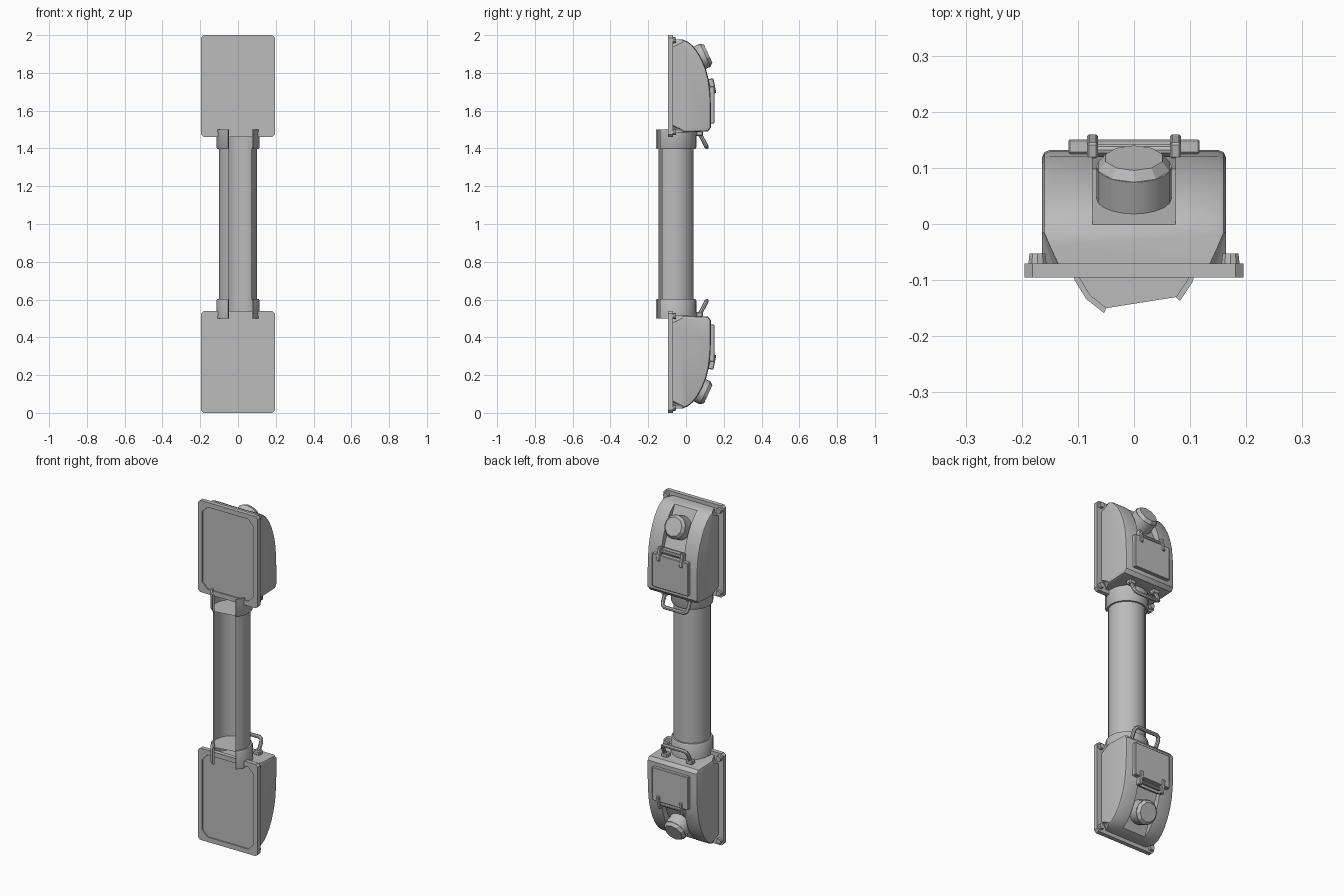
import bpy, bmesh, math
from mathutils import Matrix, Vector

cube = bpy.data.objects.get("Cube")
if cube:
    bpy.data.objects.remove(cube, do_unlink=True)

grey = bpy.data.materials.new("plain grey")
grey.use_nodes = True
colour = (0.5, 0.5, 0.5, 1)
grey.diffuse_color = colour
grey.node_tree.nodes["Principled BSDF"].inputs["Base Color"].default_value = colour


def finish(name, mesh_or_bm, smooth=True):
    """Make an object from a mesh or bmesh and shade it."""
    mesh = mesh_or_bm
    if isinstance(mesh_or_bm, bmesh.types.BMesh):
        mesh = bpy.data.meshes.new(name)
        bmesh.ops.recalc_face_normals(mesh_or_bm, faces=mesh_or_bm.faces)
        mesh_or_bm.to_mesh(mesh)
        mesh_or_bm.free()
    mesh.materials.clear()
    mesh.materials.append(grey)
    obj = bpy.data.objects.new(name, mesh)
    bpy.context.collection.objects.link(obj)
    if smooth:
        bpy.ops.object.select_all(action='DESELECT')
        obj.select_set(True)
        bpy.context.view_layer.objects.active = obj
        bpy.ops.object.shade_smooth_by_angle(angle=math.radians(32))
    return obj


def prism(points, axis, low, high):
    """Extrude a 2D outline along x ((y, z) points) or y ((x, z) points)."""
    bm = bmesh.new()
    place = (lambda p: (low, p[0], p[1])) if axis == 'x' else (lambda p: (p[0], low, p[1]))
    face = bm.faces.new([bm.verts.new(place(p)) for p in points])
    out = bmesh.ops.extrude_face_region(bm, geom=[face])
    moved = [v for v in out["geom"] if isinstance(v, bmesh.types.BMVert)]
    step = (high - low, 0, 0) if axis == 'x' else (0, high - low, 0)
    bmesh.ops.translate(bm, verts=moved, vec=step)
    bmesh.ops.recalc_face_normals(bm, faces=bm.faces)
    return bm


def box(centre, size, tilt=0, bevel=0):
    bm = bmesh.new()
    bmesh.ops.create_cube(bm, size=1)
    bmesh.ops.scale(bm, vec=size, verts=bm.verts)
    if bevel:
        bmesh.ops.bevel(bm, geom=bm.edges[:], offset=bevel, segments=1, affect='EDGES')
    bm.transform(Matrix.Translation(centre) @ Matrix.Rotation(tilt, 4, 'X'))
    return bm


def cone(centre, direction, r1, r2, depth, sides):
    """Cone or cylinder whose base sits at centre."""
    bm = bmesh.new()
    bmesh.ops.create_cone(bm, cap_ends=True, segments=sides, radius1=r1, radius2=r2, depth=depth)
    bmesh.ops.translate(bm, verts=bm.verts, vec=(0, 0, depth / 2))
    turn = Vector(direction).to_track_quat('Z', 'Y').to_matrix().to_4x4()
    bm.transform(Matrix.Translation(centre) @ turn)
    return bm


def cut(obj, cutters):
    """Subtract cutters from an object and drop the cutters."""
    for c in cutters:
        c.hide_render = True
        mod = obj.modifiers.new("cut", 'BOOLEAN')
        mod.operation, mod.solver, mod.object = 'DIFFERENCE', 'EXACT', c
    graph = bpy.context.evaluated_depsgraph_get()
    mesh = bpy.data.meshes.new_from_object(obj.evaluated_get(graph))
    name = obj.name
    for o in cutters + [obj]:
        bpy.data.objects.remove(o, do_unlink=True)
    return finish(name, mesh)


def chamfered(x, low, high, c):
    return [(-x + c, low), (x - c, low), (x, low + c), (x, high - c),
            (x - c, high), (-x + c, high), (-x, high - c), (-x, low + c)]


upper = []
screws = [(sx * 0.172, z) for sx in (-1, 1) for z in (1.487, 1.973)]

# Mounting plate with a shallow recessed front panel
plate = finish("upper_mounting_plate", prism(chamfered(0.195, 1.46, 2.0, 0.014), 'y', -0.095, -0.07))
panel = finish("panel_cutter", prism(chamfered(0.167, 1.488, 1.972, 0.035), 'y', -0.11, -0.088), False)
upper.append(cut(plate, [panel]))

# Curved housing, bevelled, with a knob pocket and corner reliefs
profile = [(-0.072, 1.978), (-0.02, 1.978), (0.01, 1.965), (0.035, 1.945), (0.063, 1.91),
           (0.087, 1.866), (0.107, 1.815), (0.121, 1.76), (0.129, 1.69), (0.132, 1.62),
           (0.132, 1.51), (0.116, 1.49), (-0.072, 1.482)]
bm = prism(profile, 'x', -0.164, 0.164)
rim = [e for e in bm.edges if abs(e.verts[0].co.x - e.verts[1].co.x) < 0.001
       and max(v.co.y for v in e.verts) > -0.05]
bmesh.ops.bevel(bm, geom=rim, offset=0.014, segments=2, profile=0.5, affect='EDGES')
housing = finish("upper_housing", bm)
axis = Vector((0, 0.91, 0.42)).normalized()
tilt = math.atan2(axis.z, axis.y)
floor = Vector((0, 0.046, 1.868))
cutters = [finish("pocket_cutter", box(floor + axis * 0.1, (0.148, 0.2, 0.25), tilt), False)]
for x, z in screws:
    cutters.append(finish("corner_cutter", cone((x, -0.08, z), (0, 1, 0), 0.042, 0.012, 0.065, 16), False))
upper.append(cut(housing, cutters))

# Corner screws
for x, z in screws:
    upper.append(finish("upper_screw", cone((x, -0.071, z), (0, 1, 0), 0.017, 0.015, 0.018, 10)))

# Angled knob with a chamfered cap
upper.append(finish("upper_knob", cone(floor - axis * 0.005, axis, 0.067, 0.067, 0.067, 20)))
upper.append(finish("upper_knob_cap", cone(floor + axis * 0.061, axis, 0.067, 0.053, 0.018, 10), False))

# Hinged door
upper.append(finish("upper_door", box((0, 0.138, 1.63), (0.234, 0.026, 0.195), 0, 0.003)))
for x in (-0.074, 0.074):
    upper.append(finish("upper_hinge", box((x, 0.138, 1.73), (0.02, 0.03, 0.08), 0.2, 0.004)))
upper.append(finish("upper_hinge_pin", cone((-0.08, 0.132, 1.745), (1, 0, 0), 0.01, 0.01, 0.16, 10)))

# Carrying handle: a bent rod on two feet
curve = bpy.data.curves.new("handle_path", 'CURVE')
curve.dimensions = '3D'
curve.bevel_depth, curve.bevel_resolution, curve.use_fill_caps = 0.011, 2, True
half = [(0.082, 0.068, 1.487), (0.082, 0.099, 1.428), (0.077, 0.106, 1.414), (0.064, 0.11, 1.407)]
path = half + [(-x, y, z) for x, y, z in reversed(half)]
spline = curve.splines.new('POLY')
spline.points.add(len(path) - 1)
for point, co in zip(spline.points, path):
    point.co = (*co, 1)
rod = bpy.data.objects.new("handle_rod", curve)
bpy.context.collection.objects.link(rod)
mesh = bpy.data.meshes.new_from_object(rod.evaluated_get(bpy.context.evaluated_depsgraph_get()))
bpy.data.objects.remove(rod, do_unlink=True)
upper.append(finish("upper_handle", mesh))
for x in (-0.08, 0.08):
    upper.append(finish("upper_handle_foot", box((x, 0.072, 1.478), (0.042, 0.036, 0.026), 0, 0.005)))


# Open-fronted pipe and collars share one arc
def arc(radius, steps=14, start=-44, end=242):
    angles = [math.radians(start + (end - start) * i / steps) for i in range(steps + 1)]
    return [(radius * math.cos(a), -0.058 + radius * math.sin(a)) for a in angles]


def sheet(rings):
    """Skin consecutive (radius, z) arcs."""
    bm = bmesh.new()
    rows = [[bm.verts.new((x, y, z)) for x, y in arc(r)] for r, z in rings]
    for a, b in zip(rows, rows[1:]):
        for i in range(len(a) - 1):
            bm.faces.new((a[i], a[i + 1], b[i + 1], b[i]))
    return bm


finish("pipe", sheet([(0.1, 0.6), (0.1, 1.4)]))

# Collar with a chamfered lip and an end cap across the pipe
bm = sheet([(0.104, 1.5), (0.114, 1.5), (0.114, 1.405), (0.109, 1.396), (0.1, 1.396)])
upper.append(finish("upper_collar", bm))
upper.append(finish("upper_collar_lining", sheet([(0.104, 1.398), (0.104, 1.5)])))
bm = bmesh.new()
bm.faces.new([bm.verts.new((x, y, 1.4)) for x, y in arc(0.104)])
upper.append(finish("upper_pipe_cap", bm))
bm = bmesh.new()
# Prong end faces closing the collar opening
for i in (0, -1):
    corners = [(*arc(r)[i], z) for r, z in ((0.104, 1.398), (0.104, 1.5), (0.114, 1.5), (0.114, 1.405))]
    bm.faces.new([bm.verts.new(c) for c in corners])
upper.append(finish("upper_collar_ends", bm, False))

# Mirror every upper part to the lower end
flip = Matrix.Translation((0, 0, 2)) @ Matrix.Diagonal((1, 1, -1, 1))
for obj in upper:
    mesh = obj.data.copy()
    mesh.transform(flip)
    mesh.flip_normals()
    finish(obj.name.replace("upper", "lower").split(".")[0], mesh, "cap" not in obj.name)
